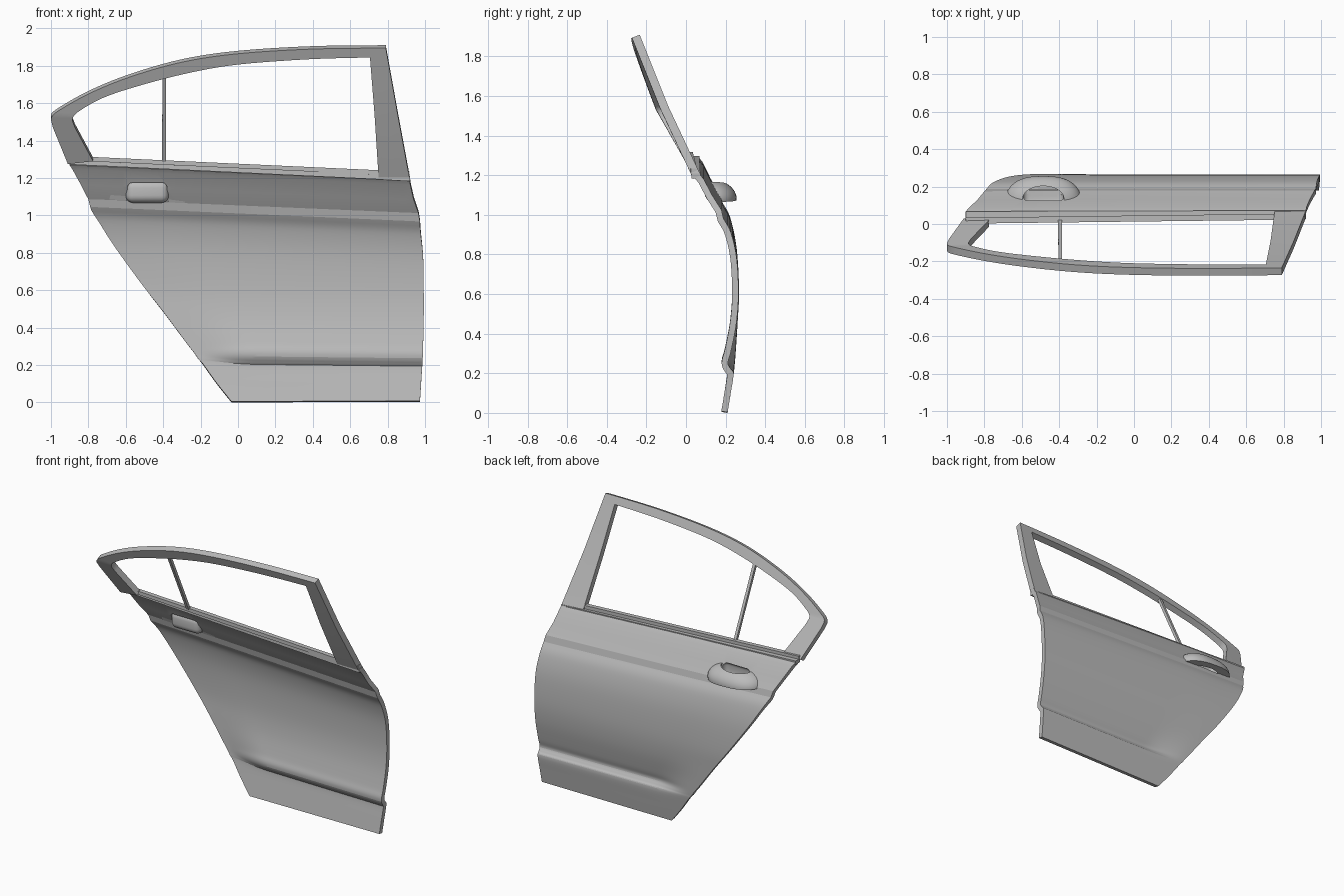
import bpy, bmesh, math
from mathutils import Vector, Matrix

if "Cube" in bpy.data.objects:
    bpy.data.objects.remove(bpy.data.objects["Cube"], do_unlink=True)

grey = bpy.data.materials.new("primer grey")
grey.use_nodes = True
grey.diffuse_color = (0.5, 0.5, 0.5, 1)
grey.node_tree.nodes["Principled BSDF"].inputs["Base Color"].default_value = grey.diffuse_color


def make(name, bm):
    """Turn a bmesh into an object."""
    me = bpy.data.meshes.new(name)
    bm.to_mesh(me)
    bm.free()
    me.materials.append(grey)
    ob = bpy.data.objects.new(name, me)
    bpy.context.collection.objects.link(ob)
    return ob


def activate(ob):
    bpy.ops.object.select_all(action='DESELECT')
    ob.select_set(True)
    bpy.context.view_layer.objects.active = ob


def shade(ob, angle=30):
    activate(ob)
    bpy.ops.object.shade_smooth_by_angle(angle=math.radians(angle))


def thicken(ob, thickness):
    mod = ob.modifiers.new("thickness", 'SOLIDIFY')
    mod.thickness = thickness
    mod.offset = -1
    activate(ob)
    bpy.ops.object.modifier_apply(modifier=mod.name)


def carve(ob, cutter_bm):
    """Cut a shape out of an object and discard the cutter."""
    cutter = make("cutter", cutter_bm)
    mod = ob.modifiers.new("carve", 'BOOLEAN')
    mod.operation = 'DIFFERENCE'
    mod.solver = 'EXACT'
    mod.object = cutter
    activate(ob)
    bpy.ops.object.modifier_apply(modifier=mod.name)
    bpy.data.objects.remove(cutter, do_unlink=True)


def sheet(name, rows, thickness):
    """Skin equal rows of points, facing outward, thickened inward."""
    bm = bmesh.new()
    grid = [[bm.verts.new(p) for p in row] for row in rows]
    for a, b in zip(grid, grid[1:]):
        for j in range(len(a) - 1):
            bm.faces.new((a[j], b[j], b[j + 1], a[j + 1]))
    bm.normal_update()
    if sum(f.normal.y for f in bm.faces) < 0:
        bmesh.ops.reverse_faces(bm, faces=bm.faces[:])
    ob = make(name, bm)
    thicken(ob, thickness)
    return ob


def catmull(pts, steps):
    """Smooth curve through points of any dimension."""
    out = []
    for i in range(len(pts) - 1):
        p = [pts[max(i - 1, 0)], pts[i], pts[i + 1], pts[min(i + 2, len(pts) - 1)]]
        for s in range(steps):
            t = s / steps
            out.append(tuple(0.5 * (2 * b + (c - a) * t + (2 * a - 5 * b + 4 * c - d) * t * t
                                    + (3 * b - a - 3 * c + d) * t ** 3)
                             for a, b, c, d in zip(*p)))
    return out + [pts[-1]]


def clamp(t):
    return max(0, min(t, 1))


def frame_point(x, z):
    """Point on the outer face of the inward leaning window frame."""
    y = -0.09 - 0.4 * (z - 1.55) if z > 1.55 else -0.09 + 0.47 * (1.55 - z)
    bow = 0.025 * clamp((0.8 - x) / 1.8) * clamp((z - 1.3) / 0.25)
    return (x, y - bow, z)


def rounded_box(centre, size, radius):
    bm = bmesh.new()
    bmesh.ops.create_cube(bm, size=1, matrix=Matrix.Translation(centre) @ Matrix.Diagonal((*size, 1)))
    bmesh.ops.bevel(bm, geom=bm.edges[:], offset=radius, segments=5, profile=.5, affect='EDGES')
    return bm


def ellipsoid(centre, radii, fullness=1):
    """Ellipsoid whose ends along x grow blunter as fullness drops."""
    bm = bmesh.new()
    bmesh.ops.create_uvsphere(bm, u_segments=48, v_segments=24, radius=1)
    for v in bm.verts:
        v.co.x = math.copysign(abs(v.co.x) ** fullness, v.co.x)
    bm.transform(Matrix.Translation(centre) @ Matrix.Diagonal((*radii, 1)))
    return bm


def trim(bm, co, no, **side):
    bmesh.ops.bisect_plane(bm, geom=bm.verts[:] + bm.edges[:] + bm.faces[:],
                           plane_co=co, plane_no=no, **side)


def bar(name, a, b, height, depth):
    """Rectangular bar between two points, depth along y."""
    a, b = Vector(a), Vector(b)
    d = b - a
    turn = d.to_track_quat('X', 'Z').to_matrix().to_4x4()
    bm = bmesh.new()
    bmesh.ops.create_cube(bm, size=1, matrix=Matrix.Translation((a + b) / 2) @ turn
                          @ Matrix.Diagonal((d.length, depth, height, 1)))
    shade(make(name, bm))


# Door skin: left x, left z, right x, right z, outer y at left, outer y at right
lower = [(-.035, 0, .973, .003, .21, .21), (-.115, .1, .979, .1, .226, .226),
         (-.19, .205, .985, .195, .242, .24), (-.215, .235, .987, .222, .245, .226),
         (-.235, .265, .988, .252, .248, .212), (-.278, .32, .99, .31, .252, .227),
         (-.382, .46, .993, .45, .261, .254), (-.505, .62, .993, .6, .268, .265),
         (-.655, .83, .99, .78, .256, .256), (-.75, .985, .978, .91, .224, .227),
         (-.79, 1.058, .973, .98, .186, .19)]
upper = [(-.8, 1.1, .965, 1.025, .175, .179), (-.84, 1.18, .94, 1.1, .126, .132),
         (-.885, 1.265, .922, 1.18, .085, .09), (-.9, 1.29, .92, 1.205, .065, .07)]
COLS = 40
skin = []
for xl, zl, xr, zr, yl, yr in catmull(lower, 5) + upper:
    row = []
    for j in range(COLS + 1):
        t = j / COLS
        fade = clamp(t / .27)
        fade = fade * fade * (3 - 2 * fade)
        row.append((xl + (xr - xl) * t, yl + (yr - yl) * fade, zl + (zr - zl) * t))
    skin.append(row)
door = sheet("door_skin", skin, .032)
carve(door, rounded_box((-.485, .15, 1.125), (.21, .3, .1), .025))
shade(door, 14)

# Window frame: outer x, outer z, inner x, inner z along the opening
rear = [(-.91, 1.295, -.775, 1.31), (-.99, 1.49, -.872, 1.49)]
arch = [(-1.0, 1.53, -.885, 1.525), (-.975, 1.565, -.865, 1.562), (-.8, 1.665, -.72, 1.645),
        (-.58, 1.755, -.5, 1.717), (-.3, 1.835, -.25, 1.78), (0, 1.88, 0, 1.822),
        (.4, 1.905, .37, 1.85), (.79, 1.91, .705, 1.86)]
front = [(.855, 1.55, .73, 1.55), (.92, 1.2, .752, 1.21)]
strip = [[frame_point(a + (c - a) * s, b + (d - b) * s) for s in (0, .5, 1)]
         for a, b, c, d in rear + catmull(arch, 5) + front]
shade(sheet("window_frame", strip, .042))

# Belt mouldings and window divider
bar("belt_moulding", (-.9, .045, 1.285), (.92, .05, 1.197), .025, .045)
bar("belt_seal", (-.9, .018, 1.306), (.915, .04, 1.222), .024, .032)
low, high = (Vector(frame_point(-.395, z)) - Vector((0, .02, 0)) for z in (1.29, 1.75))
bar("window_divider", low, high, .02, .02)

# Handle surround: blunt half ellipsoid seated on the skin, with a finger well
handle_bm = ellipsoid((-.485, .13, 1.08), (.203, .126, .097), .75)
for co, no in (((-.485, 0, 1.075), (.05, 0, 1)), ((0, .125, 1.12), (0, 1, .42))):
    trim(handle_bm, co, no, clear_inner=True)
    bmesh.ops.holes_fill(handle_bm, edges=[e for e in handle_bm.edges if e.is_boundary])
bmesh.ops.recalc_face_normals(handle_bm, faces=handle_bm.faces[:])
handle = make("handle", handle_bm)
carve(handle, ellipsoid((-.485, .135, 1.11), (.115, .07, .2)))
shade(handle, 35)

# Open rounded cup behind the handle
cup_bm = rounded_box((-.485, .155, 1.127), (.23, .12, .12), .04)
trim(cup_bm, (0, .138, 1.12), (0, 1, .42), clear_outer=True)
cup = make("handle_cup", cup_bm)
thicken(cup, .008)
shade(cup, 40)
